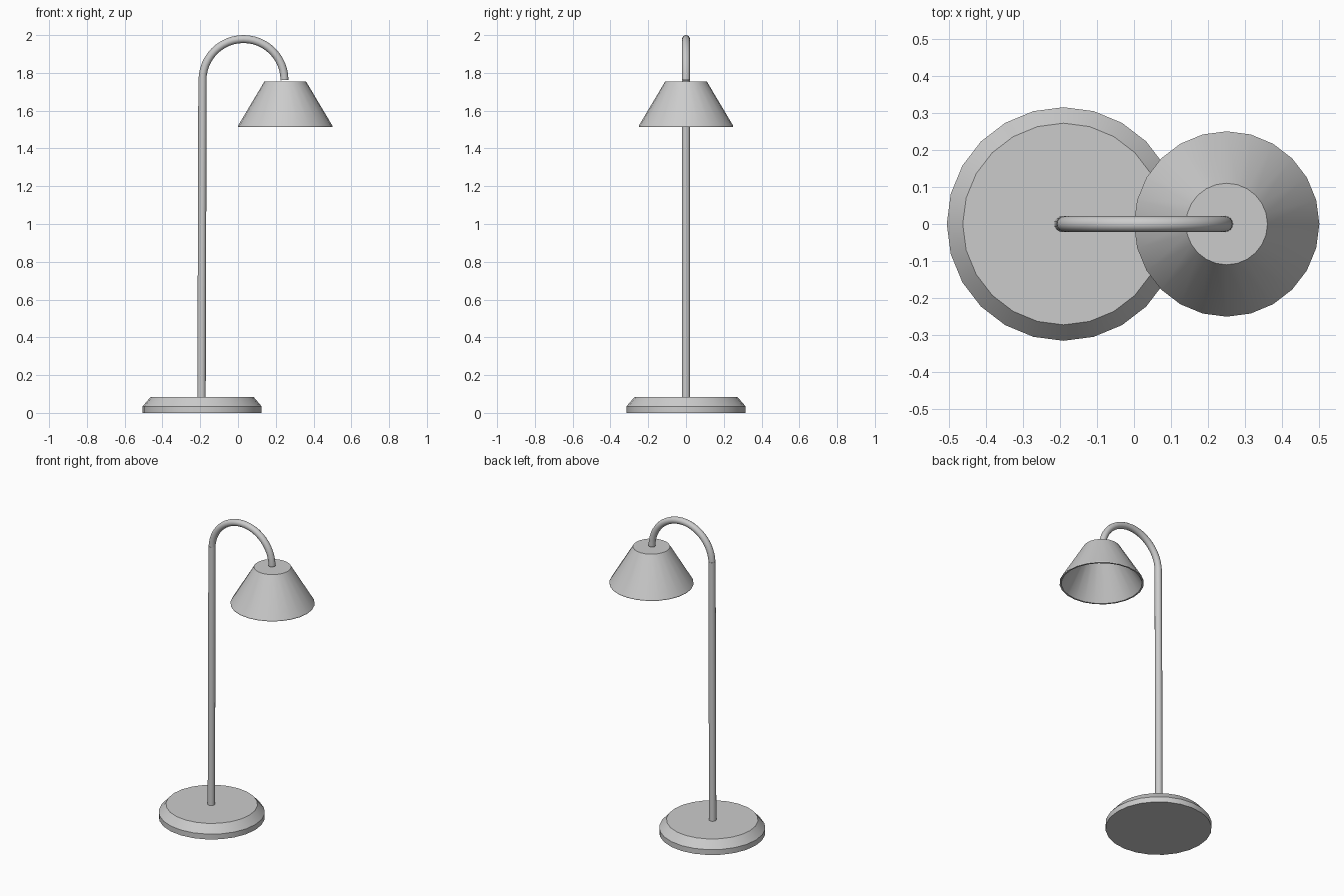
import bpy, bmesh
from math import pi, sin, cos
from mathutils import Vector

cube = bpy.data.objects.get("Cube")
if cube:
    bpy.data.objects.remove(cube, do_unlink=True)

# One plain grey for the whole lamp
grey = bpy.data.materials.new("light grey")
grey.use_nodes = True
colour = (0.6, 0.6, 0.6, 1)
grey.diffuse_color = colour
grey.node_tree.nodes["Principled BSDF"].inputs["Base Color"].default_value = colour


def make_object(name, bm, location=(0, 0, 0)):
    bmesh.ops.recalc_face_normals(bm, faces=bm.faces)
    mesh = bpy.data.meshes.new(name)
    bm.to_mesh(mesh)
    bm.free()
    mesh.materials.append(grey)
    obj = bpy.data.objects.new(name, mesh)
    obj.location = location
    bpy.context.collection.objects.link(obj)
    bpy.ops.object.select_all(action='DESELECT')
    obj.select_set(True)
    bpy.context.view_layer.objects.active = obj
    bpy.ops.object.shade_smooth_by_angle(angle=pi / 6)
    return obj


def lathe(name, profile, x, sides=24):
    """Turn a (radius, height) profile; flat caps close its ends."""
    bm = bmesh.new()
    rings = []
    for r, z in profile:
        rings.append([bm.verts.new((r * cos(2 * pi * i / sides), r * sin(2 * pi * i / sides), z))
                      for i in range(sides)])
    for a, b in zip(rings, rings[1:]):
        for i in range(sides):
            j = (i + 1) % sides
            bm.faces.new((a[i], a[j], b[j], b[i]))
    bm.faces.new(rings[0])
    bm.faces.new(rings[-1])
    return make_object(name, bm, (x, 0, 0))


def tube(name, path, radius, sides=16):
    """Sweep a circle along a path in the XZ plane."""
    bm = bmesh.new()
    rings = []
    for k, p in enumerate(path):
        along = (path[min(k + 1, len(path) - 1)] - path[max(k - 1, 0)]).normalized()
        across = Vector((along.z, 0, -along.x))
        rings.append([bm.verts.new(p + radius * (across * cos(2 * pi * i / sides)
                                                 + Vector((0, 1, 0)) * sin(2 * pi * i / sides)))
                      for i in range(sides)])
    for a, b in zip(rings, rings[1:]):
        for i in range(sides):
            j = (i + 1) % sides
            bm.faces.new((a[i], a[j], b[j], b[i]))
    bm.faces.new(rings[0])
    bm.faces.new(rings[-1])
    return make_object(name, bm)


# Round foot with a sloped upper edge
lathe("base", [(0.315, 0), (0.315, 0.035), (0.272, 0.085)], -0.19)

# Upright pole, leaning very slightly
tube("pole", [Vector((-0.193, 0, 0.08)), Vector((-0.188, 0, 1.775))], 0.022)

# Half-circle arm reaching over to the shade
centre, reach, steps = Vector((0.029, 0, 1.762)), 0.217, 24
arc = [centre + reach * Vector((-cos(pi * k / steps), 0, sin(pi * k / steps)))
       for k in range(steps + 1)]
tube("arm", arc, 0.021)

# Conical shade: hollow, open below, closed on top
lathe("shade", [(0.11, 1.755), (0.25, 1.52), (0.25, 1.514), (0.24, 1.514), (0.103, 1.745)], 0.25)
